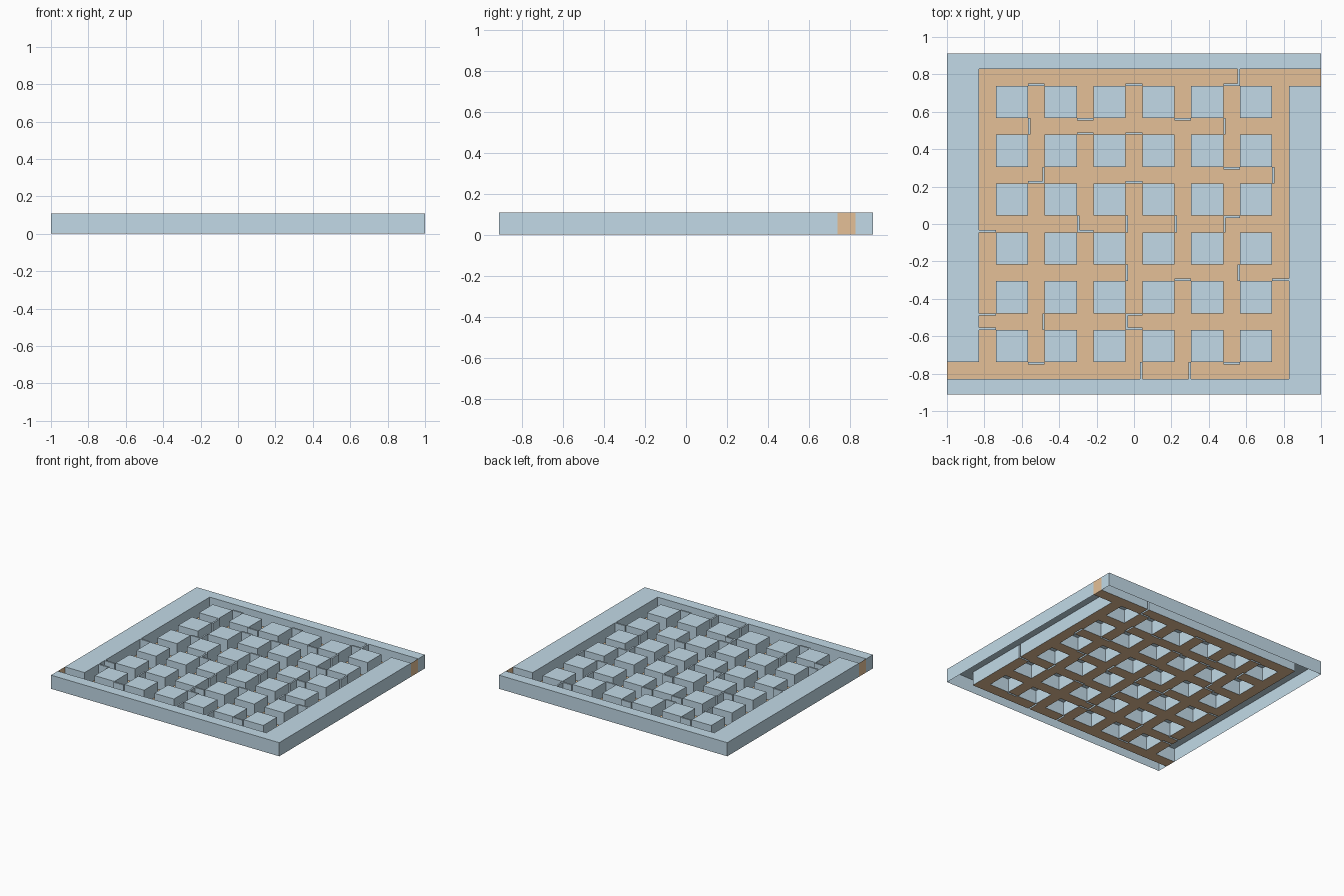
import bpy, bmesh

if "Cube" in bpy.data.objects:
    bpy.data.objects.remove(bpy.data.objects["Cube"])

W, D, H = 1.0, 0.912, 0.108        # half width, half depth, height
PITCH, HALF, THIN = 0.261, 0.0445, 0.013
N = 7
centres = [(i - 3) * PITCH for i in range(N)]
EDGE = centres[-1] + HALF

# Blocked sides of junctions: column, row (from the front), side(s)
BLOCKS = """56RB 16B 36B 15L 25TB 45T 55L 35B 14RB 34B 54T 64L 03B 23LB
33L 43L 53LT 32L 52R 42B 62B 01TB 11R 31LTB 10T 30R 40R 50T""".split()

strips = []
for b in BLOCKS:
    cx, cy = centres[int(b[0])], centres[int(b[1])]
    for side in b[2:]:
        x0, x1, y0, y1 = cx - HALF, cx + HALF, cy - HALF, cy + HALF
        if side == "L": x1 = x0 + THIN
        if side == "R": x0 = x1 - THIN
        if side == "B": y1 = y0 + THIN
        if side == "T": y0 = y1 - THIN
        strips.append((x0, x1, y0, y1))


def is_path(x, y):
    """True where the corridor floor lies."""
    if any(a < x < b and c < y < d for a, b, c, d in strips):
        return False
    row = any(abs(y - c) < HALF for c in centres)
    col = any(abs(x - c) < HALF for c in centres)
    if abs(x) < EDGE and abs(y) < EDGE:
        return row or col
    entry = x < 0 and abs(y - centres[0]) < HALF
    exit_ = x > 0 and abs(y - centres[-1]) < HALF
    return entry or exit_


def cuts(limit):
    vals = {-limit, limit}
    for c in centres:
        vals |= {c - HALF, c - HALF + THIN, c + HALF - THIN, c + HALF}
    return sorted(vals)


xs, ys = cuts(W), cuts(D)
nx, ny = len(xs) - 1, len(ys) - 1
path = [[is_path((xs[i] + xs[i + 1]) / 2, (ys[j] + ys[j + 1]) / 2)
         for j in range(ny)] for i in range(nx)]

walls, floor = bmesh.new(), bmesh.new()


def quad(bm, pts):
    bm.faces.new([bm.verts.new(p) for p in pts])


for i in range(nx):
    for j in range(ny):
        x0, x1, y0, y1 = xs[i], xs[i + 1], ys[j], ys[j + 1]
        low = path[i][j]
        z = 0 if low else H
        ring = [(x0, y0), (x1, y0), (x1, y1), (x0, y1)]
        # Corridor floor or wall top
        quad(floor if low else walls, [(x, y, z) for x, y in ring])
        # Upright faces, outward from the high side; caps at both openings
        for k, (di, dj) in enumerate([(0, -1), (1, 0), (0, 1), (-1, 0)]):
            a, b = ring[k], ring[(k + 1) % 4]
            u, v = i + di, j + dj
            outside = not (0 <= u < nx and 0 <= v < ny)
            if outside or (not low and path[u][v]):
                quad(floor if low else walls,
                     [(*a, 0), (*b, 0), (*b, H), (*a, H)])


def finish(bm, name, colour):
    bmesh.ops.remove_doubles(bm, verts=bm.verts, dist=1e-5)
    bmesh.ops.dissolve_limit(bm, angle_limit=0.02, verts=bm.verts, edges=bm.edges)
    mesh = bpy.data.meshes.new(name)
    bm.to_mesh(mesh)
    bm.free()
    mat = bpy.data.materials.new(name + "_colour")
    mat.diffuse_color = colour
    mat.use_nodes = True
    mat.node_tree.nodes["Principled BSDF"].inputs["Base Color"].default_value = mat.diffuse_color
    mesh.materials.append(mat)
    bpy.context.collection.objects.link(bpy.data.objects.new(name, mesh))


finish(walls, "maze_walls", (0.54, 0.70, 0.80, 1))
finish(floor, "maze_floor", (0.78, 0.53, 0.31, 1))
